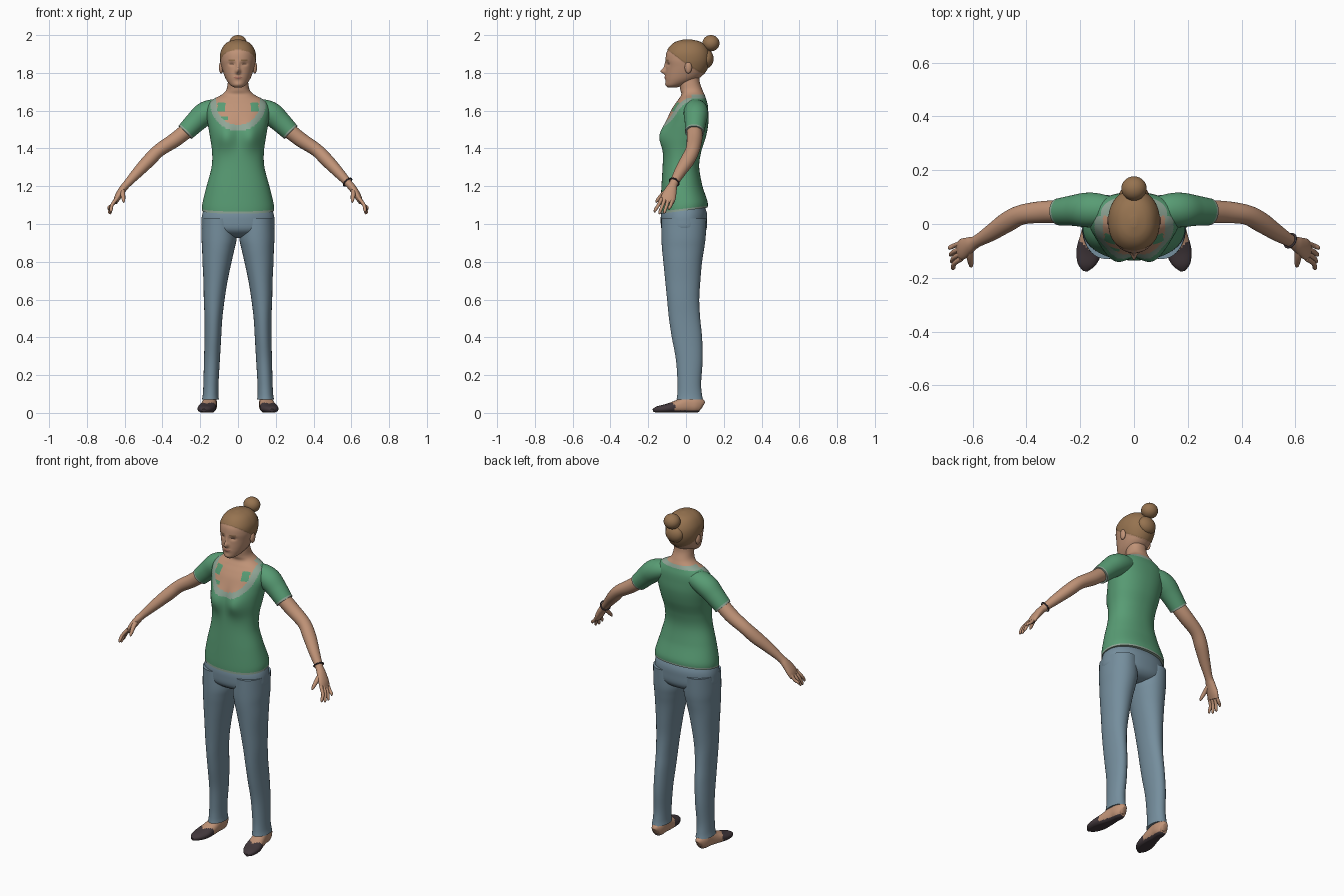
import bpy, bmesh, math
from mathutils import Vector

if "Cube" in bpy.data.objects:
    bpy.data.objects.remove(bpy.data.objects["Cube"])


def make_mat(name, rgb):
    m = bpy.data.materials.new(name)
    lin = [((c / 255 + 0.055) / 1.055) ** 2.4 for c in rgb]
    m.diffuse_color = (*lin, 1)
    m.use_nodes = True
    m.node_tree.nodes["Principled BSDF"].inputs["Base Color"].default_value = m.diffuse_color
    return m


MATS = {n: make_mat(n, c) for n, c in {
    "skin": (192, 147, 119), "hair": (150, 115, 80), "shirt_green": (88, 156, 116),
    "trim_grey": (143, 166, 150), "denim": (117, 142, 157), "shoe_dark": (66, 56, 60),
    "lips": (168, 112, 96), "eye_dark": (88, 66, 54)}.items()}


def spline(pts, steps):
    """Catmull-Rom samples through tuples of any length."""
    out = []
    for i in range(len(pts) - 1):
        p0, p1, p2 = pts[max(i - 1, 0)], pts[i], pts[i + 1]
        p3 = pts[min(i + 2, len(pts) - 1)]
        for k in range(steps):
            t = k / steps
            out.append([0.5 * (2 * b + (c - a) * t + (2 * a - 5 * b + 4 * c - d) * t * t
                               + (3 * b - a - 3 * c + d) * t ** 3)
                        for a, b, c, d in zip(p0, p1, p2, p3)])
    return out + [list(pts[-1])]


def finish(name, bm, mats):
    bmesh.ops.recalc_face_normals(bm, faces=bm.faces)
    me = bpy.data.meshes.new(name)
    bm.to_mesh(me)
    bm.free()
    for m in mats:
        me.materials.append(MATS[m])
    ob = bpy.data.objects.new(name, me)
    bpy.context.collection.objects.link(ob)
    bpy.ops.object.select_all(action='DESELECT')
    bpy.context.view_layer.objects.active = ob
    ob.select_set(True)
    bpy.ops.object.shade_smooth_by_angle(angle=math.radians(50))
    return ob


def loft(name, secs, mats, color=None, deform=None, side=None, n=32, steps=5, power=2.0):
    """Skin sections (x, y, z, half width, half depth); flat rings unless side is given."""
    bm = bmesh.new()
    S = spline(secs, steps)
    rings = []
    for i, s in enumerate(S):
        c = Vector(s[:3])
        u, v = Vector((1, 0, 0)), Vector((0, 1, 0))
        if side:
            t = (Vector(S[min(i + 1, len(S) - 1)][:3]) - Vector(S[max(i - 1, 0)][:3])).normalized()
            u = Vector(side)
            u = (u - t * u.dot(t)).normalized()
            v = t.cross(u)
        ring = []
        for k in range(n):
            a = 2 * math.pi * k / n
            ca, sa = math.cos(a), math.sin(a)
            e = 2 / power
            ring.append(bm.verts.new(c + u * (max(s[3], .001) * math.copysign(abs(ca) ** e, ca))
                                     + v * (max(s[4], .001) * math.copysign(abs(sa) ** e, sa))))
        rings.append(ring)
    for i in range(len(rings) - 1):
        for k in range(n):
            j = (k + 1) % n
            f = bm.faces.new((rings[i][k], rings[i][j], rings[i + 1][j], rings[i + 1][k]))
            if color:
                f.material_index = mats.index(color(f.calc_center_median(), (i + .5) / (len(rings) - 1)))
    for r, t in ((rings[0], 0), (rings[-1], 1)):
        f = bm.faces.new(r)
        if color:
            f.material_index = mats.index(color(f.calc_center_median(), t))
    if deform:
        for v in bm.verts:
            deform(v.co)
    return finish(name, bm, mats)


def blob(name, pos, radii, mat):
    bm = bmesh.new()
    bmesh.ops.create_uvsphere(bm, u_segments=28, v_segments=18, radius=1)
    for v in bm.verts:
        v.co = Vector(pos) + Vector(a * b for a, b in zip(v.co, radii))
    return finish(name, bm, [mat])


def band(z, rx, yf, yb, x=0):
    return (x, (yf + yb) / 2, z, rx, (yb - yf) / 2)


def bump(a, b, sa, sb):
    return math.exp(-(a / sa) ** 2 - (b / sb) ** 2)


# Torso: shirt, scoop neckline, chest and neck
def shirt_color(c, t):
    x, y, z = abs(c.x), c.y, c.z
    if z < 1.068:
        return "trim_grey"
    if z > 1.71:
        return "skin"
    if y < .03:
        d = math.hypot(x / .115, min(z - 1.64, 0) / .115)
    else:
        d = 1 + (1.685 - z) / .07
    if d < 1:
        strap = .068 < x < .108 and 1.595 < z < 1.642 and y < .03
        scrap = -.09 < c.x < -.05 and 1.552 < z < 1.568
        return "shirt_green" if strap or scrap else "skin"
    return "trim_grey" if d < 1.28 else "shirt_green"


def torso_shape(co):
    if co.y < 0:
        co.y -= .034 * bump(abs(co.x) - .068, co.z - 1.465, .055, .07)
    co.z += .13 * (co.y + .13) * max(0, 1 - (co.z - 1.055) / .15)


loft("shirt_and_neck", [
    band(1.055, .19, -.135, .115), band(1.1, .188, -.135, .113), band(1.2, .166, -.13, .087),
    band(1.3, .14, -.124, .07), band(1.38, .137, -.12, .08), band(1.46, .148, -.115, .105),
    band(1.53, .16, -.105, .118), band(1.59, .168, -.085, .118), band(1.63, .16, -.062, .115),
    band(1.66, .132, -.04, .107), band(1.685, .086, -.025, .098), band(1.71, .062, -.03, .087),
    band(1.75, .054, -.035, .073), band(1.8, .052, -.035, .07)],
    ["shirt_green", "trim_grey", "skin"], shirt_color, torso_shape, n=128, steps=10, power=2.2)


# Head with hair, brows, eyes and lips
def is_hair(co):
    line = 1.925 - .75 * max(co.y + .1, 0) if co.y < .02 else 1.835 - .6 * (co.y - .02)
    return co.z > max(line, 1.765)


def head_color(c, t):
    x, z = abs(c.x), c.z
    if is_hair(c):
        return "hair"
    if c.y < -.05:
        if x < .024 and abs(z - 1.775) < .008 * (1 - (x / .026) ** 2):
            return "lips"
        if .016 < x < .05 and abs(z - 1.868 + (x - .033) ** 2 * 8) < .003:
            return "hair"
        if abs(x - .034) < .011 and abs(z - 1.848) < .003:
            return "eye_dark"
    return "skin"


def face_shape(co):
    if is_hair(co):
        co.x *= 1.025
        co.y += .003 if co.y > 0 else -.002
    elif co.y < -.04:
        x = abs(co.x)
        co.y -= .024 * bump(x, co.z - 1.808, .012, .014) + .010 * bump(x, co.z - 1.83, .009, .024)
        co.y -= .005 * bump(x, co.z - 1.775, .02, .009) + .004 * bump(x, co.z - 1.738, .02, .012)
        co.y += .008 * bump(x - .034, co.z - 1.848, .017, .011)


loft("head", [
    band(1.722, .018, -.095, -.05), band(1.735, .04, -.105, -.01), band(1.76, .06, -.108, .05),
    band(1.79, .074, -.108, .09), band(1.83, .086, -.106, .115), band(1.87, .093, -.108, .125),
    band(1.91, .09, -.102, .12), band(1.945, .073, -.08, .1), band(1.966, .048, -.05, .07),
    band(1.977, .012, -.01, .025)],
    ["skin", "hair", "lips", "eye_dark"], head_color, face_shape, n=160, steps=12, power=2.1)
blob("hair_bun", (0, .132, 1.957), (.047, .045, .043), "hair")
blob("gathered_hair", (0, .108, 1.875), (.055, .038, .05), "hair")

# Trousers: hips
loft("hips", [band(1.1, .17, -.115, .095), band(1.06, .187, -.13, .11), band(1.02, .193, -.134, .112),
              band(.97, .188, -.128, .108), band(.94, .13, -.095, .085), band(.925, .05, -.05, .045)],
     ["denim"], n=64, power=2.2)

for s, tag in ((1, "left"), (-1, "right")):
    def m(pts):
        return [(s * p[0], *p[1:]) for p in pts]

    # Trouser leg
    loft(tag + "_trouser_leg", m([
        band(1.03, .088, -.13, .108, .103), band(.93, .093, -.13, .104, .1),
        band(.87, .086, -.127, .096, .104), band(.8, .077, -.12, .085, .111),
        band(.7, .064, -.11, .076, .119), band(.6, .055, -.1, .07, .126), band(.5, .047, -.09, .075, .13),
        band(.4, .044, -.075, .085, .133), band(.28, .042, -.053, .088, .138),
        band(.16, .04, -.045, .08, .143), band(.1, .041, -.046, .084, .145),
        band(.07, .045, -.05, .09, .146)]), ["denim"], n=40, power=2.1)

    # Foot in a low slipper shoe
    def shoe_color(c, t):
        mid = .152 - (c.y + .02) * .16
        dark = c.z < .013 or c.y < -.1 + .9 * abs(abs(c.x) - mid)
        return "shoe_dark" if dark else "skin"

    def sole(co):
        co.z = max(co.z, .002)

    loft(tag + "_foot", m([
        (.144, .088, .035, .012, .02), (.145, .078, .04, .026, .036), (.147, .05, .045, .036, .045),
        (.15, .01, .046, .037, .046), (.156, -.04, .034, .042, .036), (.167, -.1, .023, .047, .025),
        (.177, -.148, .018, .034, .018), (.181, -.174, .013, .01, .008)]),
        ["skin", "shoe_dark"], shoe_color, sole, side=(1, 0, 0), n=64, steps=8, power=2.3)
    loft(tag + "_ankle", m([band(.14, .03, -.02, .06, .145), band(.05, .033, -.03, .07, .147)]),
         ["skin"], n=24)

    # Sleeve with cuff trim
    loft(tag + "_sleeve", m([
        (.08, .05, 1.615, .05, .045), (.135, .052, 1.602, .062, .058), (.18, .052, 1.58, .064, .062),
        (.225, .05, 1.54, .057, .056), (.28, .045, 1.485, .05, .049)]),
        ["shirt_green", "trim_grey"], lambda c, t: "trim_grey" if t > .95 else "shirt_green",
        side=(0, 1, 0), n=48, steps=10)

    # Arm, palm, fingers and thumb
    loft(tag + "_arm", m([
        (.25, .045, 1.512, .041, .041), (.33, .045, 1.448, .041, .039), (.415, .035, 1.392, .037, .035),
        (.47, .008, 1.338, .038, .035), (.53, -.032, 1.275, .031, .029), (.585, -.065, 1.215, .023, .021),
        (.61, -.078, 1.185, .03, .02), (.635, -.092, 1.145, .039, .018), (.65, -.1, 1.115, .036, .012)]),
        ["skin"], side=(0, 1, 0), n=32, steps=6)
    for i in range(4):
        y0, y1 = -.072 - .019 * i, -.088 - .025 * i
        tip = (1.075, 1.055, 1.052, 1.062)[i]
        loft(f"{tag}_finger_{i + 1}", m([
            (.642, y0, 1.135, .01, .01), (.667, (y0 + y1) / 2, 1.1, .009, .009),
            (.684 - .004 * i, y1, tip + .012, .008, .008), (.686 - .004 * i, y1 - .003, tip, .003, .003)]),
            ["skin"], side=(0, 1, 0), n=12)
    loft(tag + "_thumb", m([
        (.612, -.085, 1.185, .015, .014), (.61, -.12, 1.16, .013, .012),
        (.606, -.15, 1.128, .009, .009), (.604, -.16, 1.114, .003, .003)]),
        ["skin"], side=(1, 0, 0), n=12)

    # Ear
    blob(tag + "_ear", (s * .089, .012, 1.828), (.012, .019, .031), "skin")

# Bracelet on one wrist
bpy.ops.mesh.primitive_torus_add(major_radius=.027, minor_radius=.004, major_segments=32,
                                 minor_segments=8, location=(.58, -.062, 1.222))
bracelet = bpy.context.object
bracelet.name = "bracelet"
bracelet.rotation_euler = Vector((.055, -.035, -.06)).to_track_quat('Z', 'Y').to_euler()
bracelet.data.materials.append(MATS["shoe_dark"])
bpy.ops.object.shade_smooth_by_angle(angle=math.radians(50))
